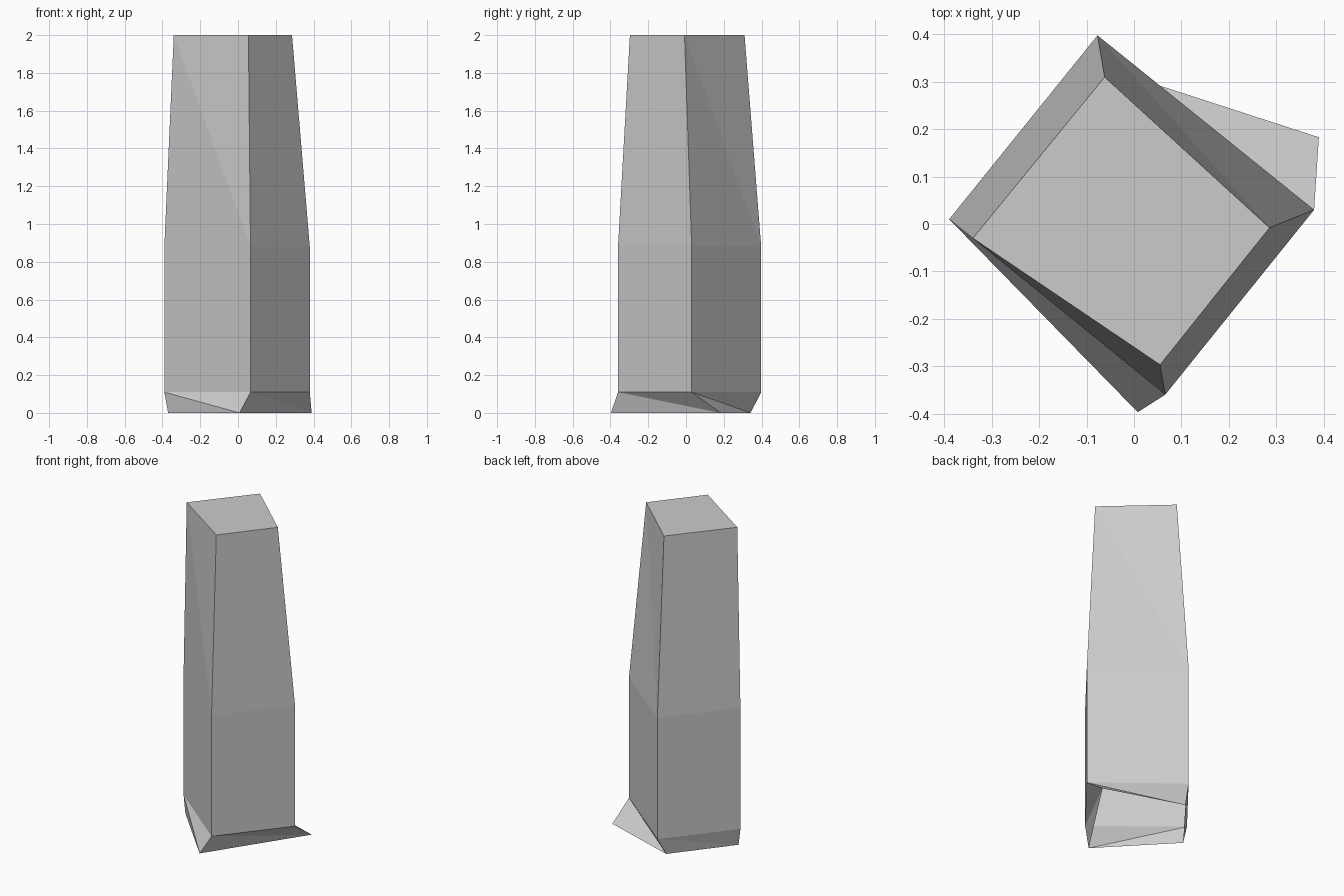
import bpy, bmesh

if "Cube" in bpy.data.objects:
    bpy.data.objects.remove(bpy.data.objects["Cube"])

# Cross-sections from the ground up, each counter-clockwise: back, left, front, right
shaft = [(-0.077, 0.398), (-0.39, 0.01), (0.066, -0.36), (0.38, 0.03)]
sections = [
    (0.0, [(-0.10, 0.342), (-0.37, 0.0), (0.008, -0.397), (0.39, 0.183)]),
    (0.11, shaft),
    (0.88, shaft),
    (2.0, [(-0.062, 0.31), (-0.34, -0.03), (0.055, -0.297), (0.286, -0.008)]),
]

bm = bmesh.new()
rings = [[bm.verts.new((x, y, z)) for x, y in pts] for z, pts in sections]

# Skewed walls between neighbouring sections, split along the same diagonal
for low, high in zip(rings, rings[1:]):
    for i in range(4):
        j = (i + 1) % 4
        bm.faces.new((high[i], low[i], low[j]))
        bm.faces.new((high[i], low[j], high[j]))

# Flat top; the underside is open
bm.faces.new(rings[-1])

mesh = bpy.data.meshes.new("stone_pillar")
bm.to_mesh(mesh)
bm.free()
pillar = bpy.data.objects.new("stone_pillar", mesh)
bpy.context.collection.objects.link(pillar)
